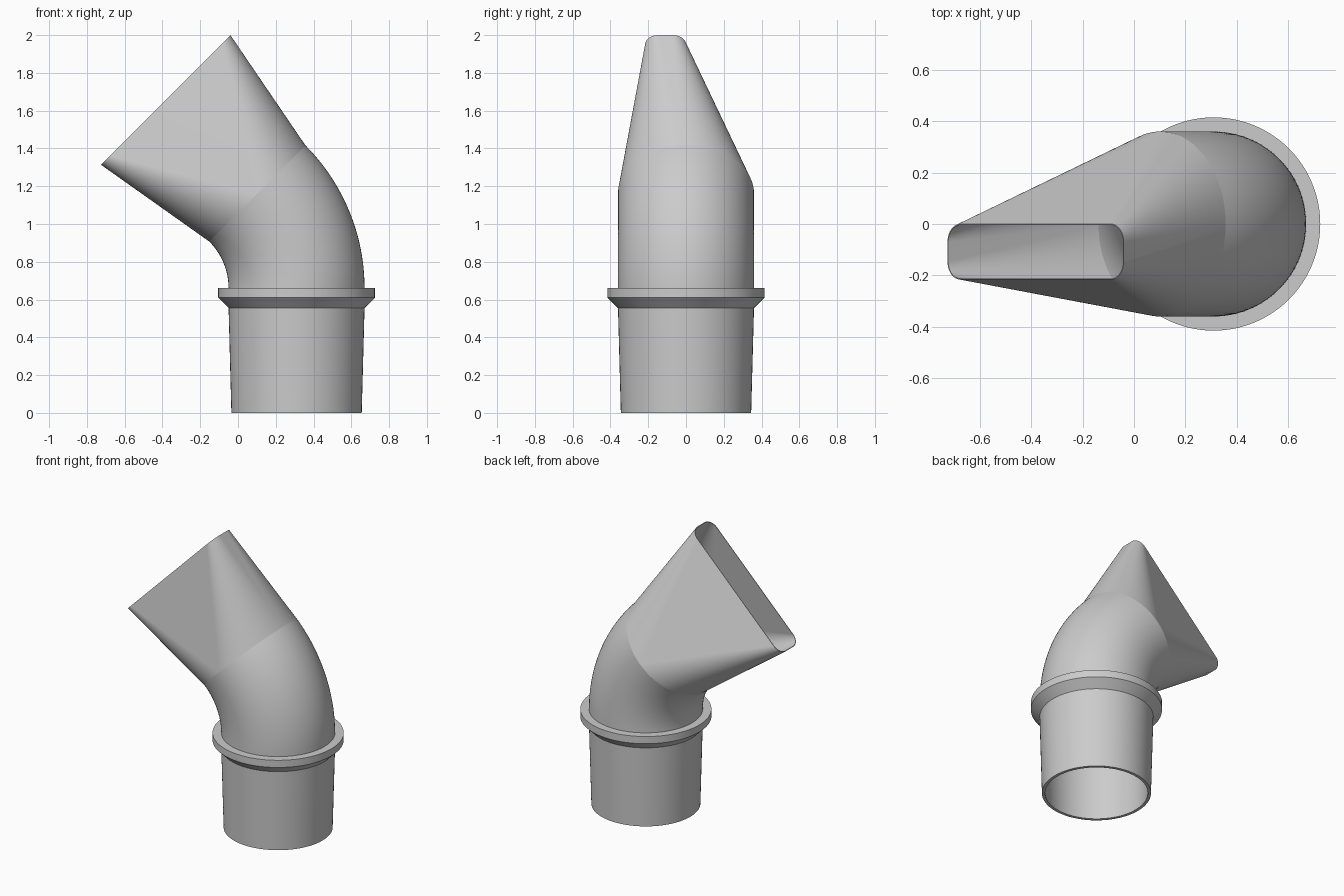
import bpy, bmesh, math
from mathutils import Vector

if "Cube" in bpy.data.objects:
    bpy.data.objects.remove(bpy.data.objects["Cube"])

SEG = 96            # sides of the round tube
AXIS_X = 0.31       # tube axis position
R = 0.36            # outer tube radius
WALL = 0.02
BEND_X, BEND_Z, BEND_R = -0.40, 0.66, 0.71
BEND = math.radians(45)

grey = bpy.data.materials.new("plain grey")
grey.diffuse_color = (0.6, 0.6, 0.6, 1)
grey.use_nodes = True
grey.node_tree.nodes["Principled BSDF"].inputs["Base Color"].default_value = grey.diffuse_color


def loft(name, rings):
    """Skin closed rings of equal length into one smooth surface."""
    bm = bmesh.new()
    vr = [[bm.verts.new(p) for p in ring] for ring in rings]
    for a, b in zip(vr, vr[1:]):
        n = len(a)
        for i in range(n):
            j = (i + 1) % n
            bm.faces.new((a[i], a[j], b[j], b[i]))
    bmesh.ops.remove_doubles(bm, verts=bm.verts[:], dist=1e-5)
    me = bpy.data.meshes.new(name)
    bm.to_mesh(me)
    bm.free()
    me.materials.append(grey)
    ob = bpy.data.objects.new(name, me)
    bpy.context.collection.objects.link(ob)
    bpy.ops.object.select_all(action='DESELECT')
    ob.select_set(True)
    bpy.context.view_layer.objects.active = ob
    bpy.ops.object.shade_smooth_by_angle(angle=math.radians(30))
    return ob


def flat_ring(r, z):
    return [(AXIS_X + r * math.cos(t), r * math.sin(t), z)
            for t in (2 * math.pi * i / SEG for i in range(SEG))]


def bend_point(a, u, v, d=0.0):
    """Point in the tube section at bend angle a, pushed d along the axis."""
    c, s = math.cos(a), math.sin(a)
    return Vector((BEND_X + (BEND_R + u) * c - d * s, v,
                   BEND_Z + (BEND_R + u) * s + d * c))


def bend_ring(a, r):
    return [bend_point(a, r * math.cos(t), r * math.sin(t))
            for t in (2 * math.pi * i / SEG for i in range(SEG))]


def corner_ring(half_u, half_v, rad, off_u, off_v, d):
    """Four quarter arcs; a full circle when the halves equal the radius."""
    q, pts = SEG // 4, []
    for k, (su, sv) in enumerate(((1, 1), (-1, 1), (-1, -1), (1, -1))):
        for i in range(q + 1):
            t = (k + i / q) * math.pi / 2
            pts.append(bend_point(
                BEND,
                off_u + su * (half_u - rad) + rad * math.cos(t),
                off_v + sv * (half_v - rad) + rad * math.sin(t), d))
    return pts


# Tapered spigot: inside wall, bottom rim, outside wall
loft("spigot", [flat_ring(r, z) for r, z in (
    (R - WALL, BEND_Z), (R - WALL, 0.555), (0.345 - WALL, 0),
    (0.345, 0), (R, 0.555))])

# Collar with chamfered underside
loft("collar", [flat_ring(r, z) for r, z in (
    (R, 0.555), (0.415, 0.61), (0.415, BEND_Z), (R, BEND_Z))])

# Elbow: outside and inside walls
STEPS = 24
angles = [BEND * i / STEPS for i in range(STEPS + 1)]
loft("elbow_outer", [bend_ring(a, R) for a in angles])
loft("elbow_inner", [bend_ring(a, R - WALL) for a in reversed(angles)])

# Flattened nozzle: round to an off-centre rounded slot, then back inside
END, LIP = 0.693, 0.004
ri = R - WALL
nozzle = loft("nozzle", [
    corner_ring(R, R, R, 0, 0, 0),
    corner_ring(0.485, 0.108, 0.07, 0.007, -0.108, END),
    corner_ring(0.485 - LIP, 0.108 - LIP, 0.07 - LIP, 0.007, -0.108, END),
    corner_ring(ri, ri, ri, 0, 0, 0)])
weighted = nozzle.modifiers.new("flat sides", 'WEIGHTED_NORMAL')
weighted.keep_sharp = True
